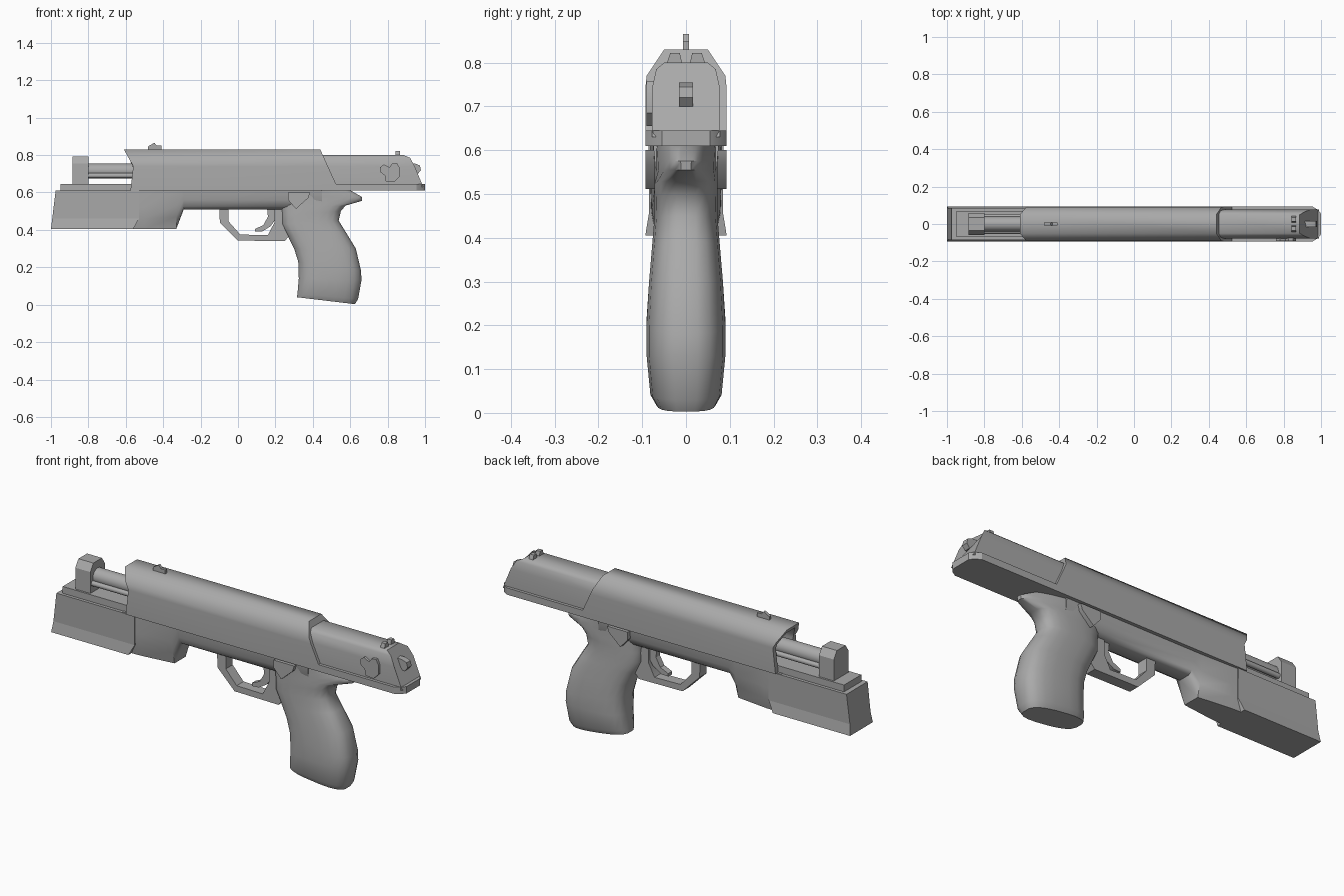
import bpy, bmesh, math
from mathutils import Vector

cube = bpy.data.objects.get("Cube")
if cube:
    bpy.data.objects.remove(cube, do_unlink=True)

GREY = (0.4, 0.4, 0.4, 1)
mat = bpy.data.materials.new("gunmetal grey")
mat.use_nodes = True
mat.diffuse_color = GREY
mat.node_tree.nodes["Principled BSDF"].inputs["Base Color"].default_value = GREY


def finish(name, bm, angle=30):
    bmesh.ops.recalc_face_normals(bm, faces=bm.faces)
    mesh = bpy.data.meshes.new(name)
    bm.to_mesh(mesh)
    bm.free()
    obj = bpy.data.objects.new(name, mesh)
    bpy.context.collection.objects.link(obj)
    mesh.materials.append(mat)
    bpy.ops.object.select_all(action="DESELECT")
    obj.select_set(True)
    bpy.context.view_layer.objects.active = obj
    bpy.ops.object.shade_smooth_by_angle(angle=math.radians(angle))
    return obj


def loft(name, rings, angle=30):
    """Skin a list of equal-length rings and cap both ends."""
    bm = bmesh.new()
    rows = [[bm.verts.new(p) for p in ring] for ring in rings]
    n = len(rows[0])
    for a, b in zip(rows, rows[1:]):
        for i in range(n):
            j = (i + 1) % n
            bm.faces.new((a[i], a[j], b[j], b[i]))
    bm.faces.new(rows[0])
    bm.faces.new(rows[-1])
    return finish(name, bm, angle)


def section(half, x):
    """Mirror half a (y, z) section; x is a number or a function of z."""
    fx = x if callable(x) else lambda z: x
    full = half + [(-y, z) for y, z in reversed(half)]
    return [(fx(z), y, z) for y, z in full]


def side_prism(name, pts, y0, y1, angle=30):
    return loft(name, [[(x, y, z) for x, z in pts] for y in (y0, y1)], angle)


def flat_prism(name, pts, z0, z1):
    full = pts + [(x, -y) for x, y in reversed(pts)]
    return loft(name, [[(x, y, z) for x, y in full] for z in (z0, z1)])


def along(points):
    """Piecewise linear x as a function of z."""
    def f(z):
        for (z0, x0), (z1, x1) in zip(points, points[1:]):
            if z <= z1:
                return x0 + (x1 - x0) * (z - z0) / (z1 - z0)
        return points[-1][1]
    return f


# Slide with a hollow front end
outer = [(.093, .61), (.093, .74), (.09, .77), (.05, .83)]
inner = [(.07, .645), (.07, .73), (.068, .752), (.035, .805)]
muzzle = along([(.61, -.575), (.74, -.56), (.83, -.61)])
slide_rear = along([(.61, .54), (.83, .44)])
loft("slide", [section(inner, -.4), section(inner, muzzle),
               section(outer, muzzle), section(outer, slide_rear)], 58)

# Rear receiver and the rail beneath it
body = [(.078, .63), (.078, .74), (.068, .785), (.05, .80)]
loft("rear_receiver", [section(body, .43),
     section(body, along([(.63, .99), (.74, .945), (.785, .92), (.80, .885)]))], 50)
flat_prism("receiver_rail", [(.4, .093), (.955, .093), (.985, .075), (1, .055)], .61, .645)

# Front housing, bed, barrel block and barrel
house = [(.086, .61), (.084, .46), (.093, .405)]
loft("front_housing", [section(house, along([(.405, -1), (.61, -.975)])),
     section(house, along([(.405, -.56), (.46, -.53), (.61, -.53)]))], 10)
flat_prism("barrel_bed", [(-.95, .07), (-.4, .07)], .60, .645)
block = [(.06, .64), (.06, .755), (.035, .792)]
loft("barrel_block", [section(block, -.885), section(block, -.80)])


def tube(name, y, z, r, x0, x1):
    ring = [(y + r * math.cos(t * math.tau / 16), z + r * math.sin(t * math.tau / 16))
            for t in range(16)]
    return loft(name, [[(x, a, b) for a, b in ring] for x in (x0, x1)])


tube("barrel", 0, .715, .04, -.82, -.39)
for side, label in ((1, "left"), (-1, "right")):
    tube(label + "_guide_rod", side * .04, .69, .013, -.82, -.39)

# Lower frame with tapering belly
slim = [(.075, .612), (.07, .56), (.055, .525), (.03, .51)]
loft("lower_frame", [
    section([(.083, .612), (.083, .52), (.082, .46), (.07, .405)], -.6),
    section([(.08, .612), (.08, .52), (.078, .46), (.065, .405)], -.5),
    section([(.075, .612), (.07, .53), (.06, .47), (.045, .405)], -.33),
    section(slim, -.29), section(slim, .2), section(slim, .45)], 40)

# Grip: front x, front z, back x, back z, half width
stations = [(.315, .04, .625, .003, .068), (.318, .06, .642, .03, .082),
            (.325, .14, .66, .13, .091), (.322, .23, .658, .18, .091),
            (.30, .30, .63, .30, .085), (.265, .37, .575, .39, .078),
            (.235, .43, .538, .45, .073), (.235, .48, .55, .50, .072),
            (.23, .515, .575, .53, .072), (.22, .55, .662, .555, .072),
            (.22, .58, .664, .575, .073), (.22, .612, .60, .612, .075)]


def grip_ring(xf, zf, xb, zb, w):
    ring = []
    for i in range(20):
        t = (i + .5) * math.tau / 20
        c, s = math.cos(t), math.sin(t)
        u = .5 + .5 * math.copysign(abs(c) ** .75, c) / math.cos(math.pi / 20) ** .75
        y = w * math.copysign(abs(s) ** .65, s)
        # the overhanging tang narrows toward the back
        if xb > .59 and zf > .5:
            y *= 1 - .45 * max(0, u - .5) * 2
        ring.append((xf + (xb - xf) * u, y, zf + (zb - zf) * u))
    return ring


loft("grip", [grip_ring(*s) for s in stations], 45)

# Trigger guard and trigger
side_prism("trigger_guard", [
    (-.1, .52), (-.097, .44), (0, .343), (.25, .34), (.3, .40), (.25, .40),
    (.235, .385), (.16, .372), (.012, .375), (-.05, .445), (-.05, .52)], -.028, .028)
side_prism("trigger_guard_rear", [(.195, .52), (.195, .44), (.16, .372), (.26, .36),
                                  (.26, .52)], -.028, .028)
side_prism("trigger", [
    (.155, .52), (.16, .47), (.135, .425), (.09, .405), (.09, .39), (.13, .392),
    (.175, .42), (.2, .455), (.2, .52)], -.016, .016)

# Wedge plates on both sides of the frame
wedge = [(.268, .60), (.268, .56), (.31, .512), (.375, .57), (.385, .60)]
for side, label in ((1, "left"), (-1, "right")):
    side_prism(label + "_frame_wedge", wedge, side * .06, side * .092)

# Safety lever on the right side only
side_prism("safety_lever", [
    (.76, .735), (.78, .75), (.81, .735), (.825, .755), (.85, .757), (.865, .73),
    (.865, .685), (.835, .655), (.79, .66), (.785, .69), (.76, .71)], -.07, -.09)

# Sights and hammer
side_prism("front_sight", [(-.48, .825), (-.48, .847), (-.447, .866), (-.435, .85),
                           (-.41, .85), (-.41, .825)], -.007, .007)
for side, label in ((1, "left"), (-1, "right")):
    half = [(.008, .795), (.014, .822), (.036, .822), (.045, .795)]
    loft(label + "_rear_sight", [[(x, side * y, z) for y, z in half] for x in (.842, .865)])
side_prism("hammer", [(.9, .70), (.962, .70), (.978, .72), (.972, .745), (.945, .755),
                      (.9, .755)], -.016, .016)
